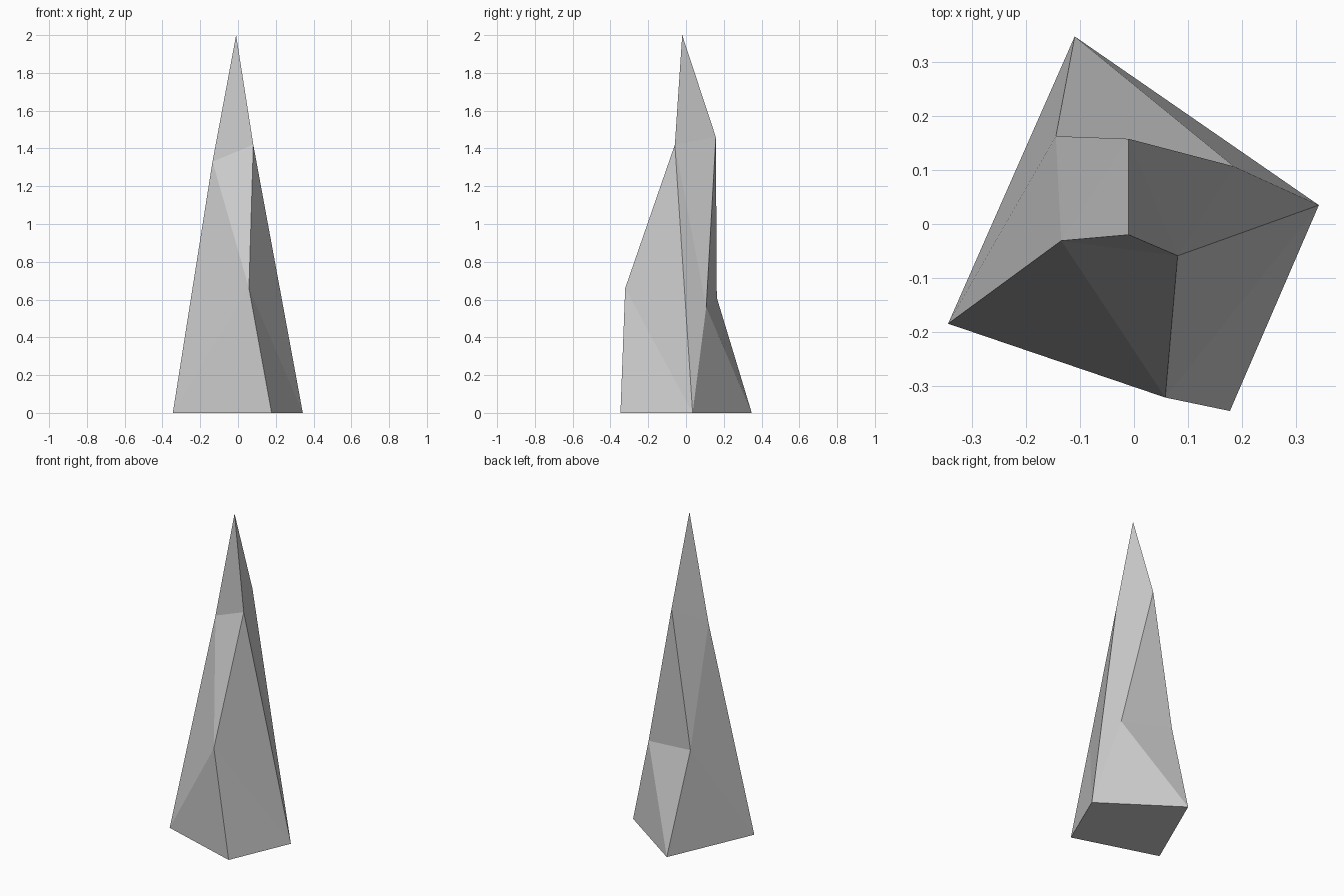
import bpy
import bmesh

if "Cube" in bpy.data.objects:
    bpy.data.objects.remove(bpy.data.objects["Cube"])

# Corner points of the crystal: base ring, lower chips, upper ring, tip
points = {
    "A": (-0.345, -0.185, 0), "B": (0.178, -0.347, 0),
    "C": (0.343, 0.035, 0), "D": (-0.11, 0.348, 0),
    "E": (0.058, -0.322, 0.66), "J": (0.185, 0.107, 0.56), "K": (-0.145, 0.163, 0.61),
    "F": (0.081, -0.059, 1.42), "G": (-0.135, -0.031, 1.33), "I": (-0.01, 0.158, 1.46),
    "H": (-0.01, -0.02, 2.0),
}

# Facets named by their corners: underside, front, right, back, left
facets = ("ADCB "
          "ABE AEG EFG GFH "
          "BCE CFE HFI FCJ FJI "
          "IJK JKD JDC "
          "HGI GIK GKA AKD").split()

# Crystal spike
bm = bmesh.new()
verts = {name: bm.verts.new(co) for name, co in points.items()}
for facet in facets:
    bm.faces.new([verts[c] for c in facet])
bmesh.ops.recalc_face_normals(bm, faces=bm.faces[:])

mesh = bpy.data.meshes.new("crystal_spike")
bm.to_mesh(mesh)
bm.free()
bpy.context.collection.objects.link(bpy.data.objects.new("crystal_spike", mesh))
